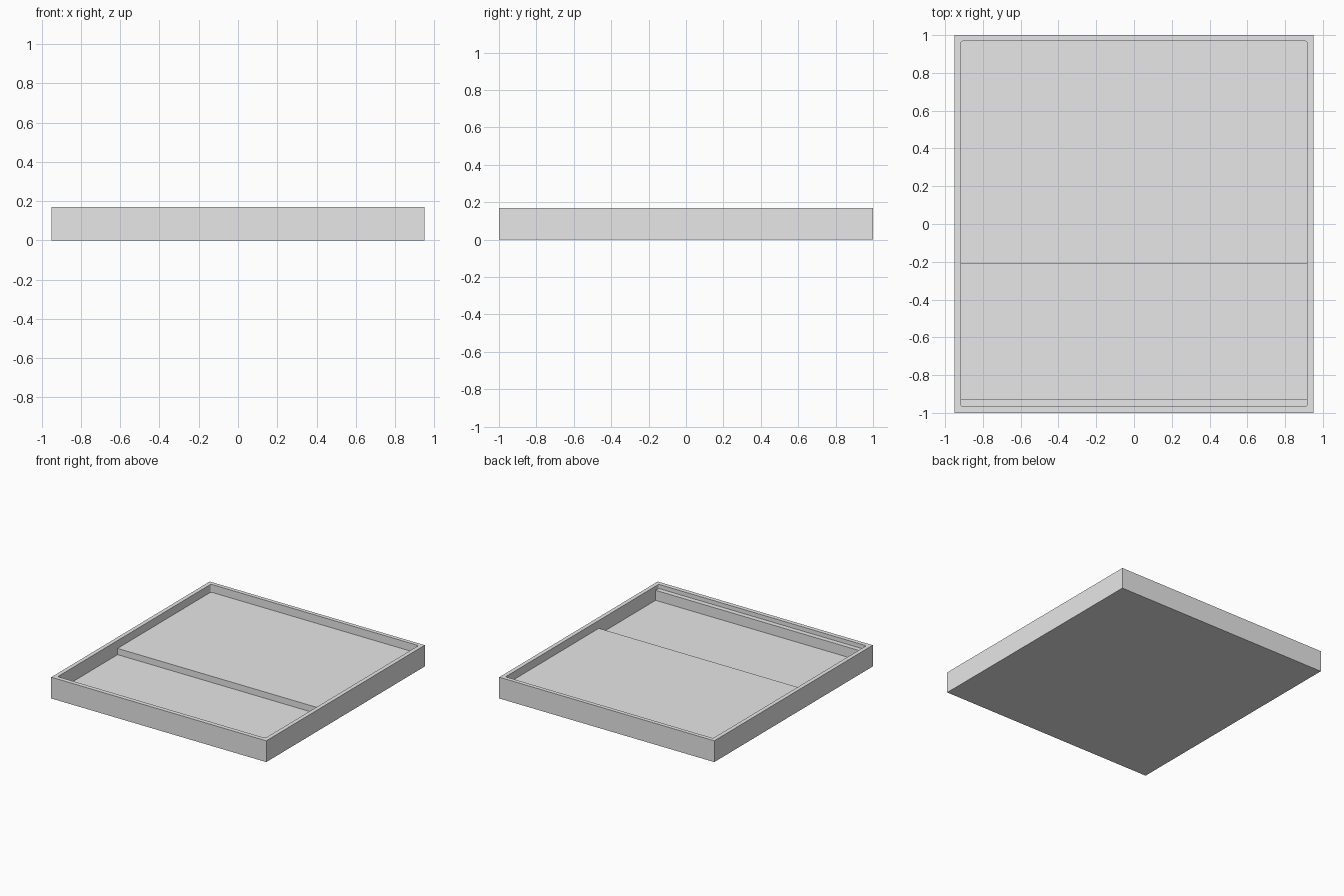
import bpy
import bmesh

default = bpy.data.objects.get("Cube")
if default:
    bpy.data.objects.remove(default, do_unlink=True)

# Main dimensions
HALF_X, HALF_Y, HEIGHT = 0.95, 1.0, 0.17
IN_X, IN_FRONT, IN_BACK = 0.917, -0.965, 0.968
FLOOR, STEP, LEDGE = 0.057, 0.107, 0.137
STEP_Y, LEDGE_Y = -0.21, -0.926
TUCK = 0.01  # hidden overlap into the walls

grey = bpy.data.materials.new("light grey")
grey.use_nodes = True
grey.diffuse_color = (0.8, 0.8, 0.8, 1)
grey.node_tree.nodes["Principled BSDF"].inputs["Base Color"].default_value = (0.8, 0.8, 0.8, 1)


def box(name, low, high, corner=0):
    """Box between two corners, with optional rounding of its upright edges."""
    bm = bmesh.new()
    bmesh.ops.create_cube(bm, size=1)
    for v in bm.verts:
        v.co = [a + (c + 0.5) * (b - a) for a, b, c in zip(low, high, v.co)]
    if corner:
        upright = [e for e in bm.edges if abs(e.verts[0].co.z - e.verts[1].co.z) > 0.01]
        bmesh.ops.bevel(bm, geom=upright, offset=corner, segments=4,
                        profile=0.5, affect='EDGES')
    mesh = bpy.data.meshes.new(name)
    bm.to_mesh(mesh)
    bm.free()
    mesh.materials.append(grey)
    obj = bpy.data.objects.new(name, mesh)
    bpy.context.collection.objects.link(obj)
    return obj


# Tray shell with a round-cornered recess
tray = box("tray", (-HALF_X, -HALF_Y, 0), (HALF_X, HALF_Y, HEIGHT))
recess = box("recess_cutter", (-IN_X, IN_FRONT, FLOOR), (IN_X, IN_BACK, HEIGHT + 0.1), 0.012)
cut = tray.modifiers.new("recess", 'BOOLEAN')
cut.operation = 'DIFFERENCE'
cut.solver = 'EXACT'
cut.object = recess
bpy.context.view_layer.objects.active = tray
tray.select_set(True)
bpy.ops.object.modifier_apply(modifier=cut.name)
bpy.data.objects.remove(recess, do_unlink=True)

# Raised rear floor and narrow front ledge
side = IN_X + TUCK
box("raised_floor", (-side, STEP_Y, FLOOR - TUCK), (side, IN_BACK + TUCK, STEP))
box("front_ledge", (-side, IN_FRONT - TUCK, FLOOR - TUCK), (side, LEDGE_Y, LEDGE))
